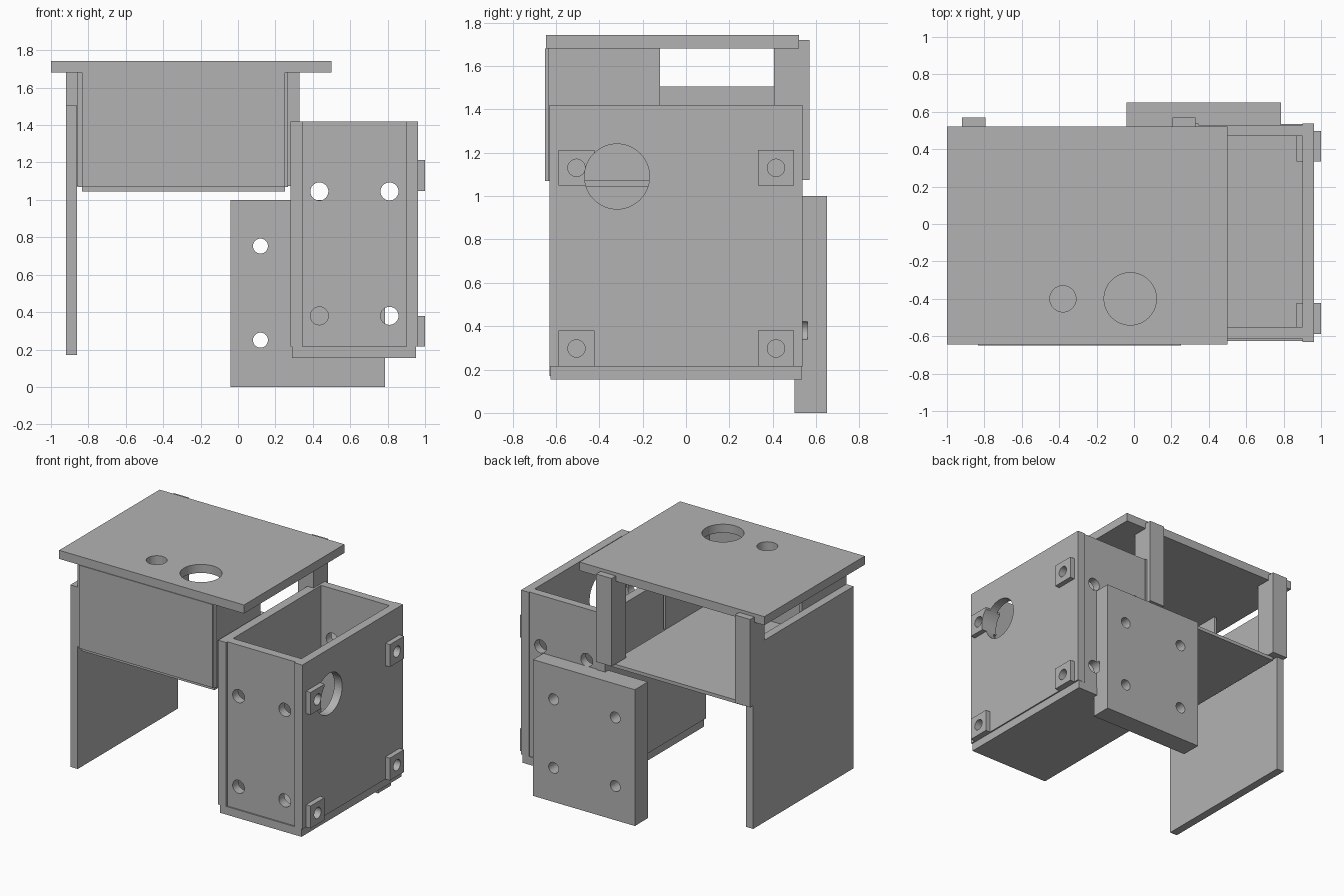
import bpy
from math import pi
from mathutils import Vector

if "Cube" in bpy.data.objects:
    bpy.data.objects.remove(bpy.data.objects["Cube"], do_unlink=True)

# Single material
GREY = 0.45
plastic = bpy.data.materials.new("grey_plastic")
plastic.use_nodes = True
plastic.diffuse_color = (GREY, GREY, GREY, 1)
bsdf = next(n for n in plastic.node_tree.nodes if n.type == 'BSDF_PRINCIPLED')
bsdf.inputs["Base Color"].default_value = (GREY, GREY, GREY, 1)


def box(name, x, y, z):
    """Board spanning the given (min, max) ranges."""
    lo, hi = Vector((x[0], y[0], z[0])), Vector((x[1], y[1], z[1]))
    bpy.ops.mesh.primitive_cube_add(size=1)
    ob = bpy.context.object
    ob.name = name
    for v in ob.data.vertices:
        v.co = (lo + hi) / 2 + Vector(a * b for a, b in zip(v.co, hi - lo))
    ob.data.materials.append(plastic)
    return ob


def rod(centre, radius, length, axis):
    """Cylindrical cutter along an axis."""
    turn = {'X': (0, pi / 2, 0), 'Y': (pi / 2, 0, 0), 'Z': (0, 0, 0)}[axis]
    bpy.ops.mesh.primitive_cylinder_add(vertices=48, radius=radius, depth=length,
                                        location=centre, rotation=turn)
    bpy.context.object.data.materials.append(plastic)
    return bpy.context.object


def cut(ob, cutter):
    cutter.hide_render = True
    mod = ob.modifiers.new("cut", 'BOOLEAN')
    mod.operation, mod.solver, mod.object = 'DIFFERENCE', 'EXACT', cutter
    bpy.context.view_layer.objects.active = ob
    bpy.ops.object.modifier_apply(modifier=mod.name)
    bpy.data.objects.remove(cutter, do_unlink=True)


# Lid with a small and a large round opening
lid = box("lid", (-1, 0.5), (-0.645, 0.52), (1.68, 1.743))
cut(lid, rod((-0.38, -0.4, 1.7), 0.07, 0.5, 'Z'))
cut(lid, rod((-0.02, -0.4, 1.7), 0.14, 0.5, 'Z'))

# Upper tray: floor, front and two short side walls
box("tray_floor", (-0.835, 0.25), (-0.63, 0.52), (1.045, 1.07))
box("tray_front", (-0.835, 0.25), (-0.65, -0.63), (1.07, 1.68))
box("tray_wall_left", (0.25, 0.268), (-0.635, -0.12), (1.07, 1.68))
box("tray_wall_right", (-0.857, -0.835), (-0.635, -0.12), (1.07, 1.68))

# Rear posts, notched to hook behind the lid
for side, x in (("left", (0.205, 0.33)), ("right", (-0.92, -0.795))):
    post = box("rear_post_" + side, x, (0.405, 0.57), (1.075, 1.72))
    cut(post, box("notch", (x[0] - 0.1, x[1] + 0.1), (0.3, 0.52), (1.68, 1.9)))

# Long side panel
box("side_panel", (-0.92, -0.86), (-0.63, 0.535), (0.17, 1.505))

# Lower box
box("box_base", (0.29, 0.953), (-0.625, 0.535), (0.155, 0.215))
wall_y, wall_z = (-0.63, 0.537), (0.215, 1.42)
inner = box("box_inner_wall", (0.28, 0.345), wall_y, wall_z)
outer = box("box_outer_wall", (0.9, 0.963), wall_y, wall_z)
front = box("box_front", (0.345, 0.9), (-0.615, -0.55), wall_z)
back = box("box_back", (0.345, 0.9), (0.47, 0.53), wall_z)

# Rear mounting plate with four through holes
plate = box("mounting_plate", (-0.04, 0.787), (0.5, 0.65), (0, 1))
for x in (0.12, 0.62):
    for z in (0.25, 0.753):
        cut(plate, rod((x, 0.6, z), 0.04, 0.6, 'Y'))

# Screw holes in the front and back of the box, the lower ones biting the plate
for x in (0.435, 0.81):
    for z in (0.38, 1.045):
        for wall in (front, back):
            cut(wall, rod((x, 0, z), 0.048, 1.6, 'Y'))
    cut(plate, rod((x, 0.46, 0.38), 0.048, 0.2, 'Y'))

# Screw lugs set through the outer wall
lugs = []
for y in (-0.505, 0.415):
    for z in (0.297, 1.13):
        lug = box("screw_lug", (0.87, 1), (y - 0.082, y + 0.082), (z - 0.082, z + 0.082))
        for part in (outer, lug):
            cut(part, rod((0.95, y, z), 0.04, 0.4, 'X'))
        lugs.append(lug)

# Large cable opening through both side walls and the nearby lug
for part in (inner, outer, lugs[1]):
    cut(part, rod((0.6, -0.318, 1.09), 0.15, 1.2, 'X'))
